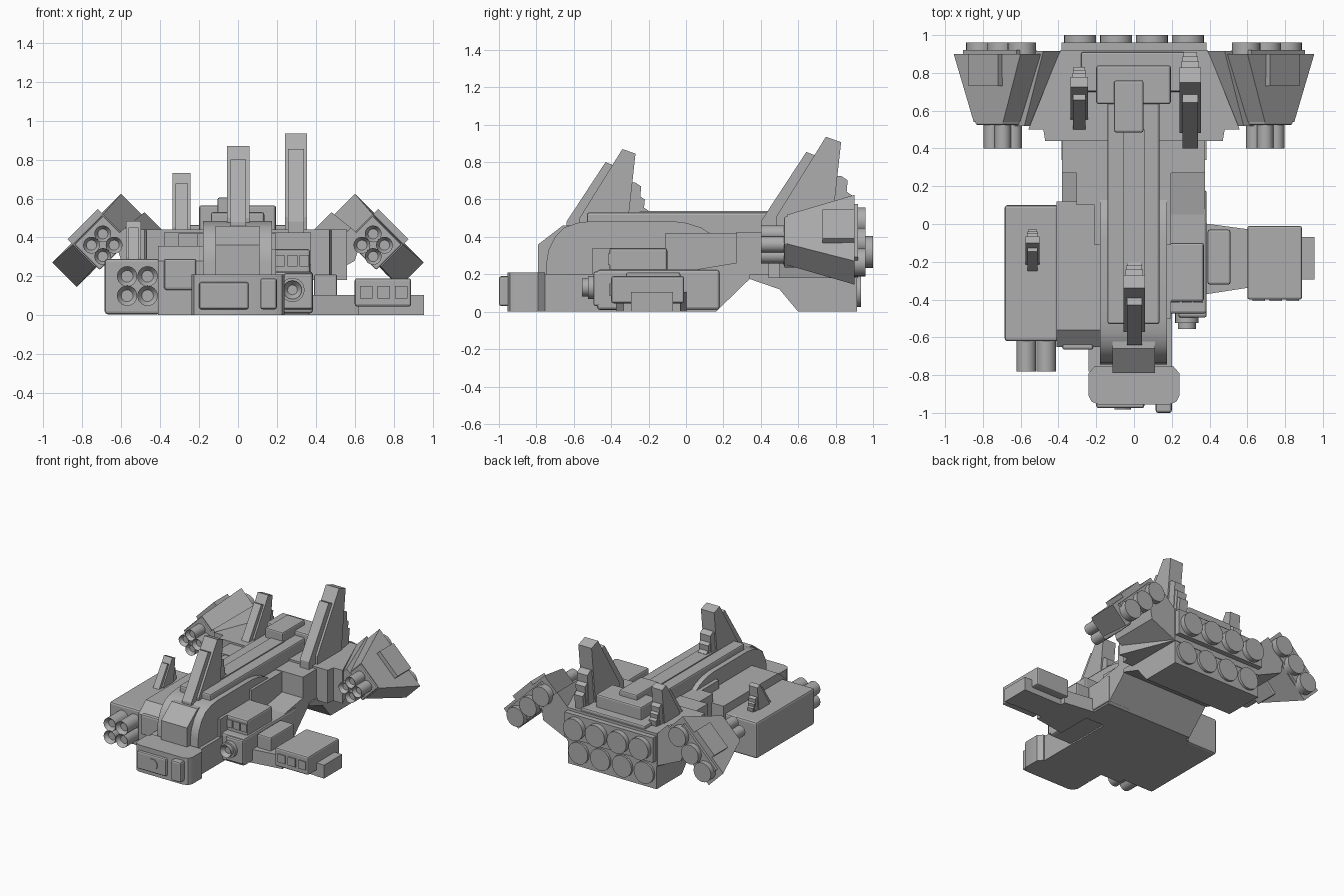
import bpy, bmesh
from math import radians, sqrt
from mathutils import Matrix, Vector

if "Cube" in bpy.data.objects:
    bpy.data.objects.remove(bpy.data.objects["Cube"], do_unlink=True)

grey = bpy.data.materials.new("hull_grey")
grey.use_nodes = True
grey.diffuse_color = (0.42, 0.42, 0.42, 1)
grey.node_tree.nodes["Principled BSDF"].inputs["Base Color"].default_value = (0.42, 0.42, 0.42, 1)


def finish(name, bm, bevel=0.0, smooth=False):
    bmesh.ops.recalc_face_normals(bm, faces=bm.faces)
    mesh = bpy.data.meshes.new(name)
    bm.to_mesh(mesh)
    bm.free()
    mesh.materials.append(grey)
    obj = bpy.data.objects.new(name, mesh)
    bpy.context.collection.objects.link(obj)
    if bevel:
        mod = obj.modifiers.new("bevel", 'BEVEL')
        mod.width, mod.segments = bevel, 2
    if smooth:
        bpy.context.view_layer.objects.active = obj
        obj.select_set(True)
        bpy.ops.object.shade_smooth_by_angle(angle=radians(35))
        obj.select_set(False)
    return obj


def loft(name, a, b, bevel=0.0, smooth=False):
    """Solid between two matching outlines."""
    bm = bmesh.new()
    va, vb = ([bm.verts.new(p) for p in ring] for ring in (a, b))
    bm.faces.new(va)
    bm.faces.new(vb[::-1])
    for i in range(len(va)):
        j = (i + 1) % len(va)
        bm.faces.new((va[i], vb[i], vb[j], va[j]))
    return finish(name, bm, bevel, smooth)


def box(name, x, y, z, bevel=0.0):
    ring = [(x[0], y[0]), (x[1], y[0]), (x[1], y[1]), (x[0], y[1])]
    return loft(name, [(*p, z[0]) for p in ring], [(*p, z[1]) for p in ring], bevel)


def side_profile(name, x, pts, bevel=0.0, smooth=False):
    """Outline in y, z stretched across x."""
    return loft(name, [(x[0], *p) for p in pts], [(x[1], *p) for p in pts], bevel, smooth)


def tube(name, x, z, r, y0, y1, bore=0.0):
    """Cylinder along y, with an optional recessed muzzle at y0."""
    bm = bmesh.new()
    bmesh.ops.create_cone(bm, cap_ends=True, segments=24, radius1=r, radius2=r, depth=y1 - y0,
                          matrix=Matrix.Translation((x, (y0 + y1) / 2, z)) @ Matrix.Rotation(radians(90), 4, 'X'))
    if bore:
        front = [f for f in bm.faces if f.calc_center_median().y < y0 + 0.001]
        bmesh.ops.inset_region(bm, faces=front, thickness=r - bore)
        bmesh.ops.translate(bm, verts=front[0].verts, vec=(0, 0.03, 0))
    finish(name, bm, smooth=True)


def windows(name, xs, w, y, z):
    for i, x in enumerate(xs):
        box(f"{name}_{i}", (x - w / 2, x + w / 2), (y - 0.008, y + 0.01), z)


def fin(name, x, width, y, z, s):
    """Swept blade with a narrow leading edge and stepped trailing edge."""
    def plate(part, half, pts):
        side_profile(f"{name}_{part}", (x - half, x + half), [(y + s * a, z + s * b) for a, b in pts])
    plate("blade", width / 2, [(0.07, -0.12), (0.07, 0.02), (0.30, 0.39), (0.37, 0.365), (0.33, 0), (0.33, -0.12)])
    plate("leading_edge", width * 0.35, [(0, -0.08), (0, 0), (0.21, 0.32), (0.26, 0.30), (0.26, -0.08)])
    for i, (end, top) in enumerate([(0.40, 0.19), (0.42, 0.12), (0.44, 0.06)]):
        plate(f"step_{i}", width * (0.4 - 0.04 * i),
              [(0.28, -0.08), (0.28, top + 0.02), (end - 0.03, top + 0.02), (end, top), (end - 0.02, -0.08)])


# Central hull, rounded at both ends
nose_arc = [(-0.745, 0), (-0.745, 0.27), (-0.735, 0.33), (-0.70, 0.40), (-0.65, 0.45), (-0.58, 0.475), (-0.5, 0.485)]
tail_arc = [(-0.08, 0.485), (0, 0.475), (0.08, 0.45), (0.16, 0.40), (0.16, 0)]
side_profile("central_hull", (-0.18, 0.175), nose_arc + tail_arc, smooth=True)
side_profile("nose_block", (-0.115, 0.11),
             [(-0.79, 0.1), (-0.79, 0.36), (-0.66, 0.46), (-0.6, 0.46), (-0.6, 0.1)])
box("spine", (-0.14, 0.135), (-0.53, 0.66), (0.4, 0.53), 0.012)
box("spine_ridge", (-0.055, 0.055), (-0.3, 0.5), (0.5, 0.538))

# Lower nose with rounded corners
nose = [(-0.24, -0.79), (-0.24, -0.91), (-0.225, -0.94), (-0.19, -0.955), (0.19, -0.955), (0.225, -0.94),
        (0.24, -0.91), (0.24, -0.79), (0.21, -0.755), (-0.21, -0.755)]
loft("lower_nose", [(*p, 0) for p in nose], [(*p, 0.21) for p in nose], smooth=True)
box("nose_plate", (-0.2, 0.055), (-0.975, -0.9), (0.03, 0.17), 0.012)
tube("nose_lamp", -0.06, 0.1, 0.043, -0.982, -0.95)
box("nose_side_block", (0.115, 0.2), (-1.0, -0.9), (0.03, 0.19), 0.012)
box("nose_neck", (-0.24, 0.2), (-0.78, -0.4), (0, 0.2))

# Middle of the body
belly = [(-0.5, 0), (0.16, 0), (0.34, 0.175), (0.5, 0.175), (0.5, 0.34), (-0.5, 0.34)]
side_profile("belly", (-0.2, 0.195), belly)
side_profile("wide_belly", (-0.38, 0.375), [(-0.1, 0), (0.16, 0), (0.34, 0.175), (0.5, 0.175), (0.5, 0.3), (-0.1, 0.2)])
box("mid_deck", (-0.21, 0.195), (-0.11, 0.5), (0.2, 0.42))
box("mid_shoulder", (-0.305, 0), (0.1, 0.3), (0.15, 0.42))
box("rear_shoulders", (-0.38, 0.375), (0.27, 0.5), (0.175, 0.425))

# Right hull block and gun housing
side_profile("right_block", (-0.41, -0.17),
             [(-0.65, 0), (-0.65, 0.28), (-0.56, 0.355), (0.12, 0.355), (0.12, 0)])
box("right_block_panel", (-0.38, -0.215), (-0.665, -0.6), (0.13, 0.29), 0.012)
box("gun_housing", (-0.685, -0.4), (-0.62, 0.1), (0.005, 0.29), 0.015)
for i in range(4):
    tube(f"housing_gun_{i}", (-0.57, -0.465)[i % 2], (0.1, 0.2)[i // 2], 0.052, -0.78, -0.6, 0.03)

# Left hull block, small gun and arm
box("left_block", (0.17, 0.385), (-0.475, 0.18), (0.01, 0.225), 0.015)
box("left_cabin", (0.17, 0.37), (-0.41, -0.1), (0.2, 0.34), 0.012)
windows("cabin_window", (0.215, 0.28, 0.34), 0.05, -0.41, (0.25, 0.31))
box("left_gun_mount", (0.235, 0.385), (-0.495, -0.4), (0.03, 0.215), 0.012)
tube("left_gun_collar", 0.28, 0.13, 0.062, -0.525, -0.45)
tube("left_gun", 0.28, 0.13, 0.048, -0.555, -0.45, 0.025)
arm = [(0.36, -0.375), (0.62, -0.335), (0.62, -0.03), (0.36, 0.005)]
loft("left_arm", [(*p, 0) for p in arm], [(*p, 0.105) for p in arm])
box("arm_box", (0.39, 0.51), (-0.32, -0.03), (0.09, 0.21), 0.01)
box("arm_pod", (0.6, 0.89), (-0.4, -0.01), (0.045, 0.19), 0.012)
windows("arm_window", (0.66, 0.75, 0.84), 0.065, -0.4, (0.085, 0.15))
box("arm_base", (0.6, 0.89), (-0.29, -0.07), (0, 0.105))
box("arm_tip", (0.88, 0.955), (-0.295, -0.07), (0, 0.105))

# Rear hull
deck = [(-0.47, 0.44), (0.47, 0.44), (0.48, 0.5), (0.56, 0.5), (0.39, 0.92), (-0.39, 0.92), (-0.56, 0.5), (-0.48, 0.5)]
loft("rear_hull", [(*p, 0.18) for p in deck], [(*p, 0.44) for p in deck])
side_profile("rear_keel", (-0.385, 0.385),
             [(0.34, 0.2), (0.34, 0.175), (0.5, 0.12), (0.6, 0), (0.915, 0), (0.915, 0.2)])
box("rear_upper_deck", (-0.28, 0.28), (0.7, 0.91), (0.42, 0.465), 0.01)
box("rear_top_plate", (-0.2, 0.195), (0.635, 0.84), (0.42, 0.565), 0.012)
box("rear_top_block", (-0.105, 0.05), (0.485, 0.76), (0.5, 0.605), 0.01)
box("engine_plate", (-0.385, 0.385), (0.9, 0.96), (0.225, 0.42))
for i in range(4):
    x = -0.285 + 0.19 * i
    tube(f"upper_engine_{i}", x, 0.32, 0.085, 0.94, 1.0)
    tube(f"lower_engine_{i}", x, 0.11, 0.085, 0.9, 0.935)

# Tilted engine pods and their struts on both sides
for side, sx in (("left", 1), ("right", -1)):
    def at(u, v, y):
        """u runs outward and down, v outward and up."""
        return (sx * (0.7 + (u + v) / sqrt(2)), y, 0.37 + (v - u) / sqrt(2))

    def section(u, v0, v1, y):
        return [at(-u, v0, y), at(u, v0, y), at(u, v1, y), at(-u, v1, y)]

    loft(f"{side}_pod", section(0.11, -0.06, 0.10, 0.54), section(0.25, -0.068, 0.11, 0.9))
    loft(f"{side}_pod_front", section(0.105, -0.09, 0.095, 0.525), section(0.105, -0.09, 0.095, 0.7), 0.008)
    loft(f"{side}_pod_back", section(0.2, -0.06, 0.09, 0.88), section(0.2, -0.06, 0.09, 0.92))
    loft(f"{side}_pod_panel", section(0.11, 0.06, 0.14, 0.73), section(0.11, 0.06, 0.14, 0.9))
    for i in range(3):
        x, _, z = at(0.155 * (i - 1), 0.005, 0)
        tube(f"{side}_pod_engine_{i}", x, z, 0.075, 0.9, 0.96)
    for i, (dx, dz) in enumerate([(0, 1), (0, -1), (1, 0), (-1, 0)]):
        tube(f"{side}_pod_gun_{i}", sx * 0.695 + dx * 0.058, 0.36 + dz * 0.058, 0.043, 0.4, 0.56, 0.026)
    front = [(0.55, 0.42), (0.58, 0.45), (0.64, 0.4), (0.6, 0.28), (0.46, 0.2)]
    back = [(0.39, 0.44), (0.48, 0.53), (0.62, 0.4), (0.6, 0.28), (0.38, 0.18)]
    loft(f"{side}_strut", [(sx * x, 0.52, z) for x, z in front], [(sx * x, 0.915, z) for x, z in back])

# Fins
fin("front_fin", 0.002, 0.115, -0.64, 0.48, 1.0)
fin("rear_left_fin", 0.298, 0.115, 0.4, 0.483, 1.16)
fin("rear_right_fin", -0.29, 0.092, 0.5, 0.438, 0.75)
fin("housing_fin", -0.537, 0.075, -0.25, 0.29, 0.5)
